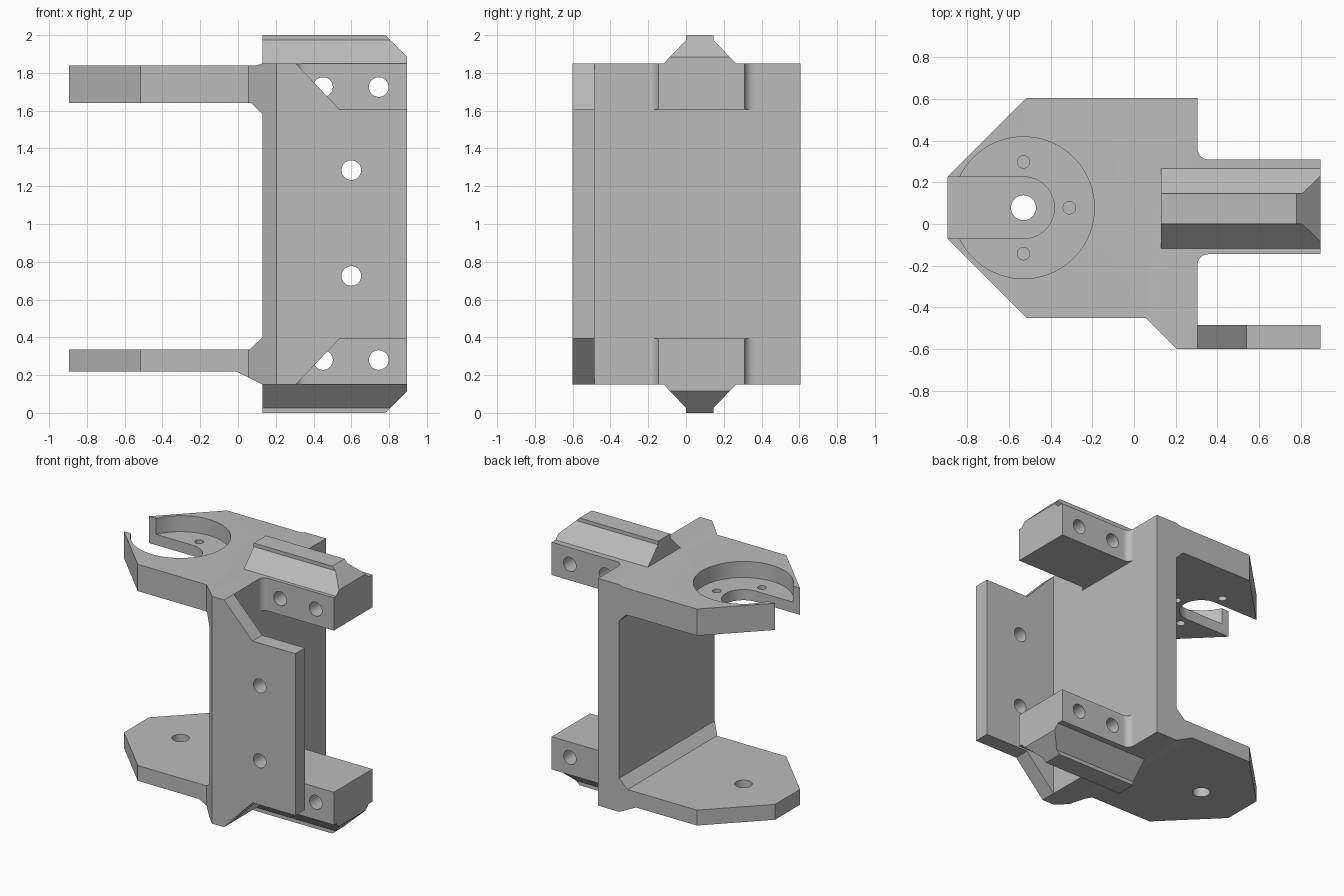
import bpy, bmesh, math
from mathutils import Vector

cube = bpy.data.objects.get("Cube")
if cube:
    bpy.data.objects.remove(cube, do_unlink=True)

grey = bpy.data.materials.new("plain grey")
grey.use_nodes = True
COLOUR = (0.5, 0.5, 0.5, 1)
grey.diffuse_color = COLOUR
grey.node_tree.nodes["Principled BSDF"].inputs["Base Color"].default_value = COLOUR


def prism(name, outline, axis, low, high):
    """Extrude a 2D outline along an axis: x uses (y, z), y uses (x, z), z uses (x, y)."""
    place = {"x": lambda p, t: (t, *p),
             "y": lambda p, t: (p[0], t, p[1]),
             "z": lambda p, t: (*p, t)}[axis]
    bm = bmesh.new()
    face = bm.faces.new([bm.verts.new(place(p, low)) for p in outline])
    moved = bmesh.ops.extrude_face_region(bm, geom=[face])["geom"]
    shift = Vector(place((0, 0), high - low))
    bmesh.ops.translate(bm, vec=shift, verts=[v for v in moved if isinstance(v, bmesh.types.BMVert)])
    bmesh.ops.recalc_face_normals(bm, faces=bm.faces)
    mesh = bpy.data.meshes.new(name)
    bm.to_mesh(mesh)
    bm.free()
    mesh.materials.append(grey)
    obj = bpy.data.objects.new(name, mesh)
    bpy.context.collection.objects.link(obj)
    return obj


def arc(x, y, r, start, end, steps):
    angles = [math.radians(start + (end - start) * i / steps) for i in range(steps + 1)]
    return [(x + r * math.cos(a), y + r * math.sin(a)) for a in angles]


def cylinder(x, y, r, axis, low, high, steps=40):
    return prism("cutter", arc(x, y, r, 0, 360, steps)[:-1], axis, low, high)


def combine(obj, cutter, operation="DIFFERENCE"):
    """Apply a boolean and discard the cutter."""
    mod = obj.modifiers.new("cut", "BOOLEAN")
    mod.operation, mod.object, mod.solver = operation, cutter, "EXACT"
    graph = bpy.context.evaluated_depsgraph_get()
    graph.update()
    mesh = bpy.data.meshes.new_from_object(obj.evaluated_get(graph))
    obj.modifiers.clear()
    obj.data = mesh
    bpy.data.objects.remove(cutter, do_unlink=True)


def flip(outline):
    return [(a, 2 - b) for a, b in outline]


# Bracket body: C-shaped side profile trimmed by the plan outline
body = prism("bracket_body", [
    (-1, 1.64), (0.07, 1.64), (0.13, 1.58), (0.13, 0.4), (0.06, 0.335), (-1, 0.335),
    (-1, 0.22), (-0.01, 0.22), (0.13, 0.15), (0.305, 0.15), (0.305, 1.85),
    (0.13, 1.85), (0.1, 1.84), (-1, 1.84)], "y", -0.8, 0.8)
plan = prism("plan_cutter", [
    (-0.895, -0.07), (-0.515, -0.45), (0.055, -0.45), (0.205, -0.6), (0.5, -0.6),
    (0.5, 0.605), (-0.515, 0.605), (-0.895, 0.225)], "z", -0.5, 2.5)
combine(body, plan, "INTERSECT")

# Motor seat: round pocket, open slot, screw holes, and the lower pivot hole
CX, CY = -0.53, 0.078
combine(body, cylinder(CX, CY, 0.34, "z", 1.72, 2.1, 72))
slot = arc(CX, CY, 0.148, -90, 90, 32) + [(-1.1, CY + 0.148), (-1.1, CY - 0.148)]
combine(body, prism("cutter", slot, "z", 1.5, 2.1))
for dx, dy in ((0, 0.22), (0.22, 0), (0, -0.22)):
    combine(body, cylinder(CX + dx, CY + dy, 0.03, "z", 1.5, 2.1, 24))
combine(body, cylinder(CX, CY, 0.06, "z", 0.1, 0.5))

# Front flange with clipped corners and two holes
upper = [(0.305, 1.85), (0.54, 1.605), (0.895, 1.605)]
flange = prism("front_flange", upper + flip(upper)[::-1], "y", -0.6, -0.485)
for z in (1.285, 0.725):
    combine(flange, cylinder(0.6, z, 0.052, "y", -0.8, -0.3))

# Clamp blocks with filleted roots, and the dovetail rails
R = 0.05
block_plan = (arc(0.305 + R, -0.145 - R, R, 180, 90, 8) + [(0.895, -0.145), (0.895, 0.31)]
              + arc(0.305 + R, 0.31 + R, R, 270, 180, 8))
rail_section = [(-0.118, 1.85), (0, 1.973), (0, 2), (0.146, 2), (0.146, 1.973), (0.265, 1.85)]
rail_end = [(0.78, 2), (0.895, 1.885), (1.1, 1.885), (1.1, 2.1), (0.78, 2.1)]
for side in ("upper", "lower"):
    top = side == "upper"
    low, high = (1.605, 1.85) if top else (0.15, 0.395)
    block = prism(side + "_block", block_plan, "z", low, high)
    for x in (0.45, 0.745):
        combine(block, cylinder(x, 1.725 if top else 0.28, 0.052, "y", -0.4, 0.6))
    shape = (lambda o: o) if top else flip
    rail = prism(side + "_rail", shape(rail_section), "x", 0.13, 0.895)
    combine(rail, prism("cutter", shape(rail_end), "y", -0.5, 0.5))

# Smooth the round walls while keeping the edges crisp
bpy.ops.object.select_all(action="DESELECT")
parts = [o for o in bpy.context.collection.objects
         if o.type == "MESH" and o.data.materials and o.data.materials[0] == grey]
for part in parts:
    part.select_set(True)
bpy.context.view_layer.objects.active = body
bpy.ops.object.shade_smooth_by_angle(angle=math.radians(20))
